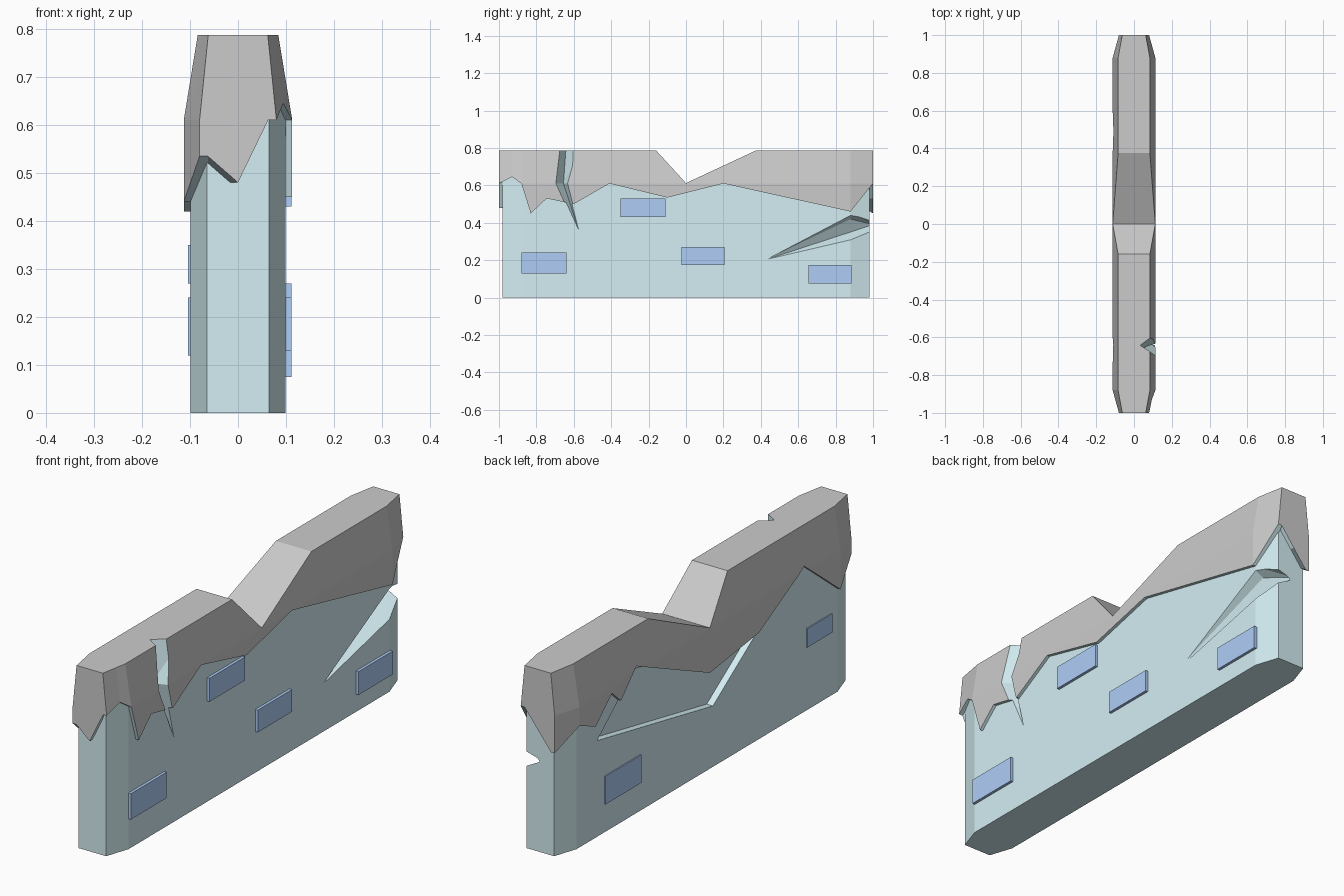
import bpy, bmesh

if "Cube" in bpy.data.objects:
    bpy.data.objects.remove(bpy.data.objects["Cube"])

def mat(name, rgb):
    m = bpy.data.materials.new(name)
    m.diffuse_color = (*rgb, 1)
    m.use_nodes = True
    m.node_tree.nodes["Principled BSDF"].inputs["Base Color"].default_value = m.diffuse_color
    return m

STONE = mat("stone", (0.8, 0.8, 0.8))
TEAL = mat("teal_stone", (0.66, 0.86, 0.9))
BLUE = mat("blue_brick", (0.43, 0.61, 0.93))

def lerp(pts, y):
    for (a, p), (b, q) in zip(pts, pts[1:]):
        if y <= b:
            return p + (q - p) * max(0, (y - a) / (b - a))
    return pts[-1][1]

def finish(name, bm, mats):
    bmesh.ops.remove_doubles(bm, verts=bm.verts, dist=1e-5)
    bmesh.ops.recalc_face_normals(bm, faces=bm.faces)
    me = bpy.data.meshes.new(name)
    bm.to_mesh(me)
    bm.free()
    for m in mats:
        me.materials.append(m)
    ob = bpy.data.objects.new(name, me)
    bpy.context.collection.objects.link(ob)
    return ob

def loft(name, ys, section, mats, under=()):
    """Skin closed (x, z) sections along y; segments in 'under' use slot 1."""
    bm = bmesh.new()
    rings = [[bm.verts.new((x, y, z)) for x, z in section(y)] for y in ys]
    n = len(rings[0])
    for a, b in zip(rings, rings[1:]):
        for i in range(n):
            j = (i + 1) % n
            f = bm.faces.new((a[i], a[j], b[j], b[i]))
            f.material_index = 1 if i in under else 0
    bm.faces.new(rings[0])
    bm.faces.new(rings[-1])
    return finish(name, bm, mats)

def hull(name, pts):
    bm = bmesh.new()
    vs = [bm.verts.new(p) for p in pts]
    r = bmesh.ops.convex_hull(bm, input=vs)
    junk = [v for v in r["geom_interior"] if isinstance(v, bmesh.types.BMVert)]
    bmesh.ops.delete(bm, geom=junk, context='VERTS')
    ob = finish(name, bm, [TEAL])
    ob.hide_render = True
    return ob

def cut(ob, cutter):
    m = ob.modifiers.new("cut", 'BOOLEAN')
    m.operation = 'DIFFERENCE'
    m.solver = 'EXACT'
    m.material_mode = 'TRANSFER'
    m.object = cutter
    bpy.context.view_layer.objects.active = ob
    bpy.ops.object.modifier_apply(modifier=m.name)

# Outlines along y: notched top, jagged lower edge of each side
TOP = [(-1, .787), (-.16, .787), (0, .612), (.375, .787), (1, .787)]
RIGHT = [(-1, .61), (-.93, .645), (-.88, .61), (-.83, .45), (-.745, .53), (-.6, .5),
         (-.41, .61), (-.1, .535), (.2, .61), (.88, .46), (1, .61)]
LEFT = [(-1, .535), (-.88, .44), (-.64, .63), (-.33, .465), (0, .42), (.49, .635),
        (.6, .53), (.66, .585), (.77, .485), (.88, .53), (1, .45)]

def cap_width(y, z):
    t = max(0, (z - .61) / .177)
    mid, end = .113 - .029 * t, .08 - .018 * t
    return mid + (end - mid) * max(0, (abs(y) - .88) / .12)

def cap_section(y):
    top = lerp(TOP, y)
    def side(s, zb):
        zm = min(max(.61, zb), top)
        return [(s * .063, zb)] + [(s * cap_width(y, z), z) for z in (zb, zm, top)]
    return (side(-1, lerp(LEFT, y)) + side(1, lerp(RIGHT, y))[::-1]
            + [(0, .505 + .025 * y)])

# Rough stone cap
cap = loft("stone_cap", sorted({p[0] for p in TOP + LEFT + RIGHT}), cap_section,
           [STONE, TEAL], under=(0, 6, 7, 8))

# Wall body with chamfered ends
def body_section(y):
    w = .099 if abs(y) < .9 else .065
    z = min(.66, lerp(TOP, y) - .015)
    return [(-w, 0), (-w, z), (w, z), (w, 0)]

body = loft("wall_body", [-.982, -.88, -.045, 0, .135, .88, .982], body_section, [TEAL])

# Cracks and broken corner
mid = [(.15, -.72, .61), (.15, -.62, .61), (.05, -.655, .61)]
upper = hull("crack_upper_cutter", mid + [(.15, -.715, .82), (.15, -.55, .82), (.03, -.64, .82)])
lower = hull("crack_lower_cutter", mid + [(.101, -.57, .35)])
side = hull("side_crack_cutter", [(.102, .42, .2), (.13, .88, .455), (.13, .87, .405),
                                  (.13, 1.02, .42), (.13, 1.02, .325), (.0, 1.0, .39),
                                  (.06, .88, .42)])
gash = hull("gash_cutter", [(x, y, z) for x in (-.07, -.2) for y, z in
                            ((.74, .41), (-.04, .26), (-.35, .47), (.49, .62))])
for c in (upper, lower):
    cut(cap, c)
for c in (upper, lower, side, gash):
    cut(body, c)
for c in (upper, lower, side, gash):
    bpy.data.objects.remove(c)

# Raised bricks: outer x, y range, z range
for i, (x, y0, y1, z0, z1) in enumerate([
        (.111, -.88, -.64, .13, .24), (.111, -.35, -.11, .43, .53),
        (.111, -.025, .205, .175, .27), (.111, .655, .885, .075, .175),
        (-.104, .45, .69, .12, .24), (-.104, -.84, -.67, .27, .35)]):
    s = 1 if x > 0 else -1
    bpy.ops.mesh.primitive_cube_add(size=1, location=((x + s * .08) / 2, (y0 + y1) / 2, (z0 + z1) / 2))
    b = bpy.context.object
    b.name = f"brick_{i + 1}"
    b.scale = (abs(x) - .08, y1 - y0, z1 - z0)
    b.data.materials.append(BLUE)
